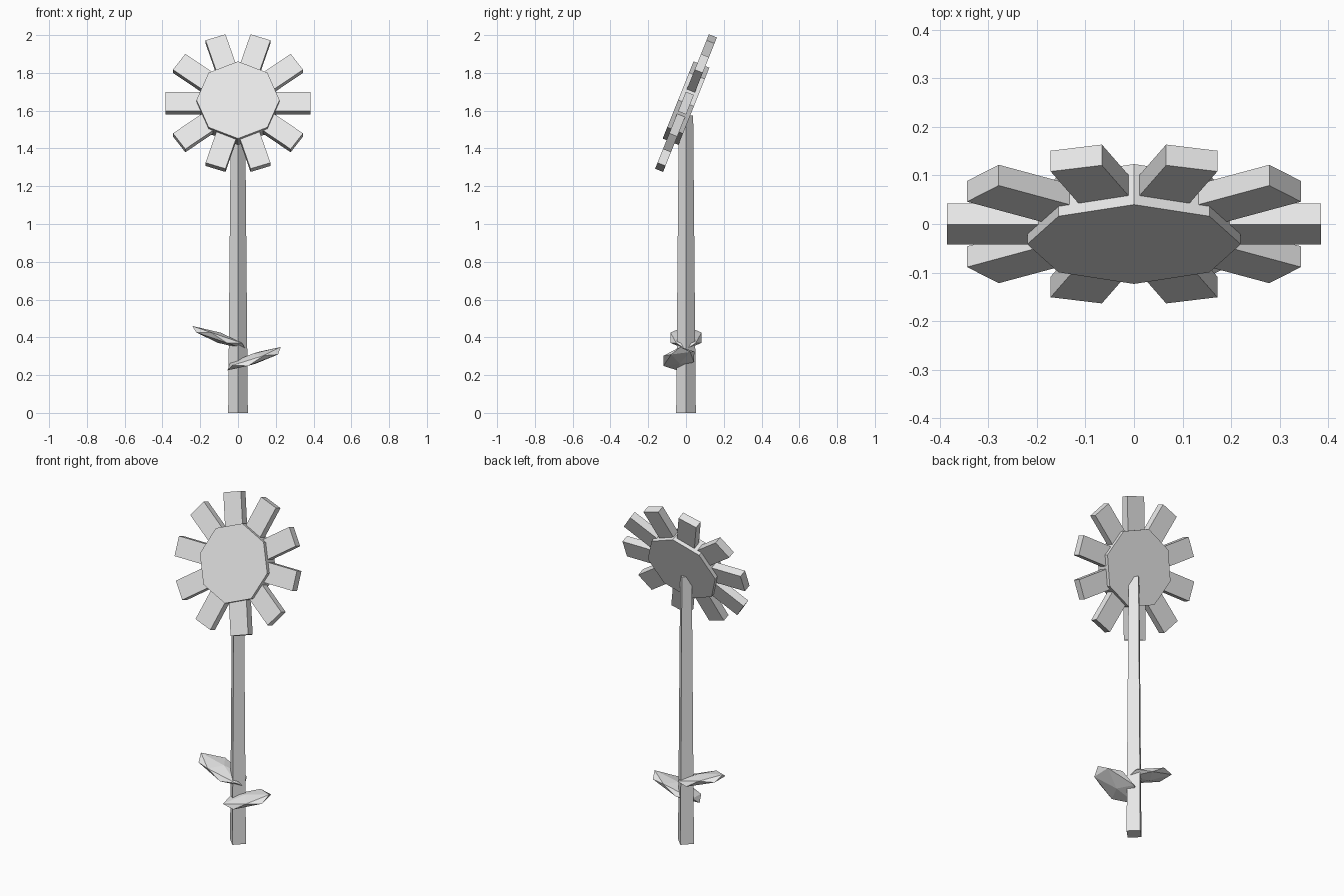
import bpy
from math import radians, pi
from mathutils import Matrix, Vector

cube = bpy.data.objects.get("Cube")
if cube:
    bpy.data.objects.remove(cube, do_unlink=True)

grey = bpy.data.materials.new("plain grey")
grey.use_nodes = True
colour = (0.8, 0.8, 0.8, 1)
grey.diffuse_color = colour
grey.node_tree.nodes["Principled BSDF"].inputs["Base Color"].default_value = colour


def finish(name, matrix):
    """Name the newest primitive, bake its transform and colour it."""
    ob = bpy.context.object
    ob.name = name
    ob.data.transform(matrix)
    ob.data.materials.append(grey)
    return ob


def scale(x, y, z):
    return Matrix.Diagonal((x, y, z, 1))


# Stem: tapered square post, corners facing the axes
bpy.ops.mesh.primitive_cone_add(vertices=4, radius1=0.052, radius2=0.038, depth=1.575)
finish("stem", Matrix.Translation((0, 0, 1.575 / 2)))

# Flower head frame: local z is the facing direction, tilted upward
head = Matrix.Translation((0, 0, 1.64)) @ Matrix.Rotation(radians(68.2), 4, "X")

# Octagonal flower centre
bpy.ops.mesh.primitive_cylinder_add(vertices=8, radius=0.22, depth=0.09)
finish("flower_centre", head)

# Ring of ten box petals
inner, outer = 0.15, 0.385
for i in range(10):
    bpy.ops.mesh.primitive_cube_add(size=1)
    finish(f"petal_{i + 1}",
           head @ Matrix.Rotation(i * pi / 5, 4, "Z")
           @ Matrix.Translation(((inner + outer) / 2, 0, 0))
           @ scale(outer - inner, 0.111, 0.046))


# Leaves: flattened faceted balls, rising outward from the stem
def leaf(name, centre, yaw, pitch, roll):
    bpy.ops.mesh.primitive_ico_sphere_add(subdivisions=1, radius=1)
    finish(name, Matrix.Translation(centre)
           @ Matrix.Rotation(radians(yaw), 4, "Z")
           @ Matrix.Rotation(radians(pitch), 4, "Y")
           @ Matrix.Rotation(radians(roll), 4, "X")
           @ scale(0.172, 0.097, 0.028))


leaf("lower_leaf", Vector((0.085, -0.038, 0.287)), 4, -19, 8)
leaf("upper_leaf", Vector((-0.1, 0, 0.398)), 180, -19, 0)
